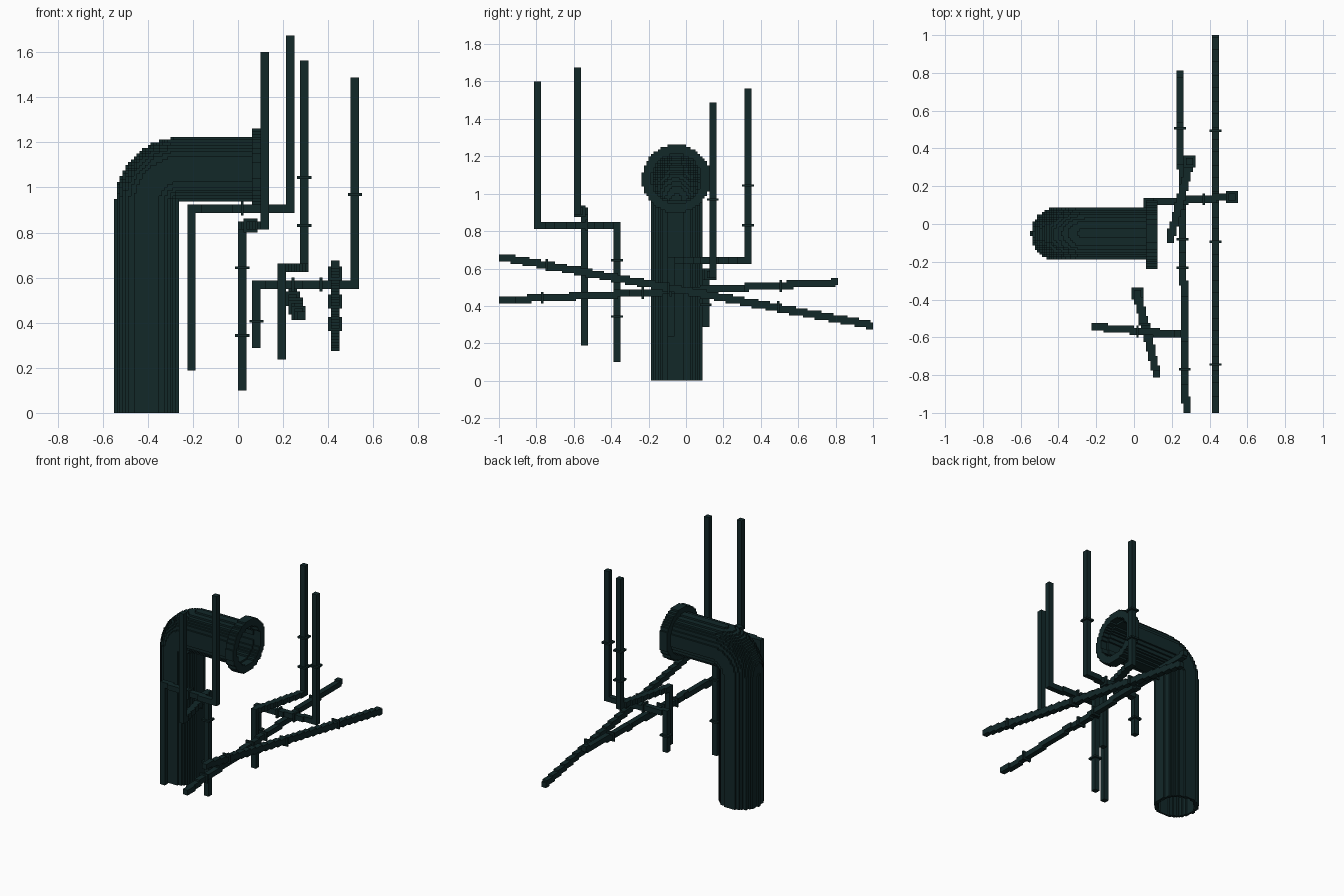
import bpy, math

if "Cube" in bpy.data.objects:
    bpy.data.objects.remove(bpy.data.objects["Cube"])

V = 0.0125  # block size: the whole model is made of small cubes

mat = bpy.data.materials.new("dark teal")
mat.diffuse_color = (0.006, 0.021, 0.022, 1)
mat.use_nodes = True
mat.node_tree.nodes["Principled BSDF"].inputs["Base Color"].default_value = mat.diffuse_color


def cell(p):
    return tuple(math.floor(c / V) for c in p)


def build(name, cells):
    """Make a mesh from the exposed faces of a set of cubes."""
    verts, faces = {}, []
    for c in cells:
        for axis in range(3):
            u, w = (axis + 1) % 3, (axis + 2) % 3
            for side in (0, 1):
                n = list(c)
                n[axis] += 2 * side - 1
                if tuple(n) in cells:
                    continue
                quad = []
                for a, b in ((0, 0), (1, 0), (1, 1), (0, 1)):
                    k = list(c)
                    k[axis] += side
                    k[u] += a
                    k[w] += b
                    quad.append(verts.setdefault(tuple(k), len(verts)))
                faces.append(quad if side else quad[::-1])
    me = bpy.data.meshes.new(name)
    me.from_pydata([tuple(i * V for i in k) for k in verts], [], faces)
    me.materials.append(mat)
    ob = bpy.data.objects.new(name, me)
    bpy.context.collection.objects.link(ob)


def fill(lo, hi, test):
    a, b = cell(lo), cell(hi)
    return {(i, j, k)
            for i in range(a[0], b[0] + 1)
            for j in range(a[1], b[1] + 1)
            for k in range(a[2], b[2] + 1)
            if test((i + .5) * V, (j + .5) * V, (k + .5) * V)}


def rod(points, rings=()):
    """Square rod, three cubes thick, with thin collars (segment, fraction)."""
    cells = set()
    for s, (p, q) in enumerate(zip(points, points[1:])):
        d = [b - a for a, b in zip(p, q)]
        main = max(range(3), key=lambda i: abs(d[i]))
        steps = max(1, int(abs(d[main]) / V * 2))
        at = lambda t: cell([a + t * e for a, e in zip(p, d)])
        for n in range(steps + 1):
            x, y, z = at(n / steps)
            cells |= {(x + i, y + j, z + k) for i in (-1, 0, 1)
                      for j in (-1, 0, 1) for k in (-1, 0, 1)}
        for seg, t in rings:
            if seg == s:
                x, y, z = at(t)
                span = [range(-2, 3)] * 3
                span[main] = (0,)
                cells |= {(x + i, y + j, z + k) for i in span[0]
                          for j in span[1] for k in span[2]}
    return cells


def jog(x0, y0, x1, y1, z0, zj, z1, rings=()):
    """Upright rod that steps sideways at height zj."""
    e = V * 1.1
    return rod([(x0, y0, z0 + e), (x0, y0, zj), (x1, y1, zj), (x1, y1, z1 - e)], rings)


# Large hollow pipe with a quarter bend
PX, PY, PZ, R = -0.403, -0.052, 1.08, 0.141
BX, BZ = PX + R, PZ - R


def in_pipe(x, y, z):
    if x > BX:
        d = math.hypot(z - PZ, y - PY)
    elif z < BZ:
        d = math.hypot(x - PX, y - PY)
    else:
        d = math.hypot(math.hypot(x - BX, z - BZ) - R, y - PY)
    return 0.122 <= d < R


build("bent_pipe", fill((-0.56, -0.21, 0.001), (0.07, 0.11, 1.24), in_pipe))

# Wide rim at the open end
build("pipe_flange", fill((0.075, -0.25, 0.88), (0.12, 0.15, 1.28),
      lambda x, y, z: 0.132 <= math.hypot(z - PZ, y - PY) < 0.183))

# Four upright stepped rods
build("stepped_rod_1", jog(-0.205, -0.545, 0.23, -0.585, 0.19, 0.905, 1.675, [(1, 0.52)]))
build("stepped_rod_2", jog(0.015, -0.365, 0.12, -0.79, 0.11, 0.83, 1.60,
                           [(0, 0.32), (0, 0.74), (1, 0.4)]))
build("stepped_rod_3", jog(0.19, -0.085, 0.297, 0.325, 0.245, 0.64, 1.56,
                           [(2, 0.21), (2, 0.45)]))
build("stepped_rod_4", jog(0.085, 0.11, 0.518, 0.145, 0.29, 0.565, 1.48,
                           [(0, 0.39), (1, 0.36), (1, 0.65), (2, 0.45)]))

# Two long sloping rods
E = 1 - 1.5 * V
build("sloping_rod_1", rod([(0.426, -E, 0.66), (0.437, E, 0.30)],
                           [(0, 0.12), (0, 0.455), (0, 0.75)]))
build("sloping_rod_2", rod([(0.276, -E, 0.43), (0.24, 0.79, 0.525)],
                           [(0, 0.12), (0, 0.42), (0, 0.51), (0, 0.84)]))
